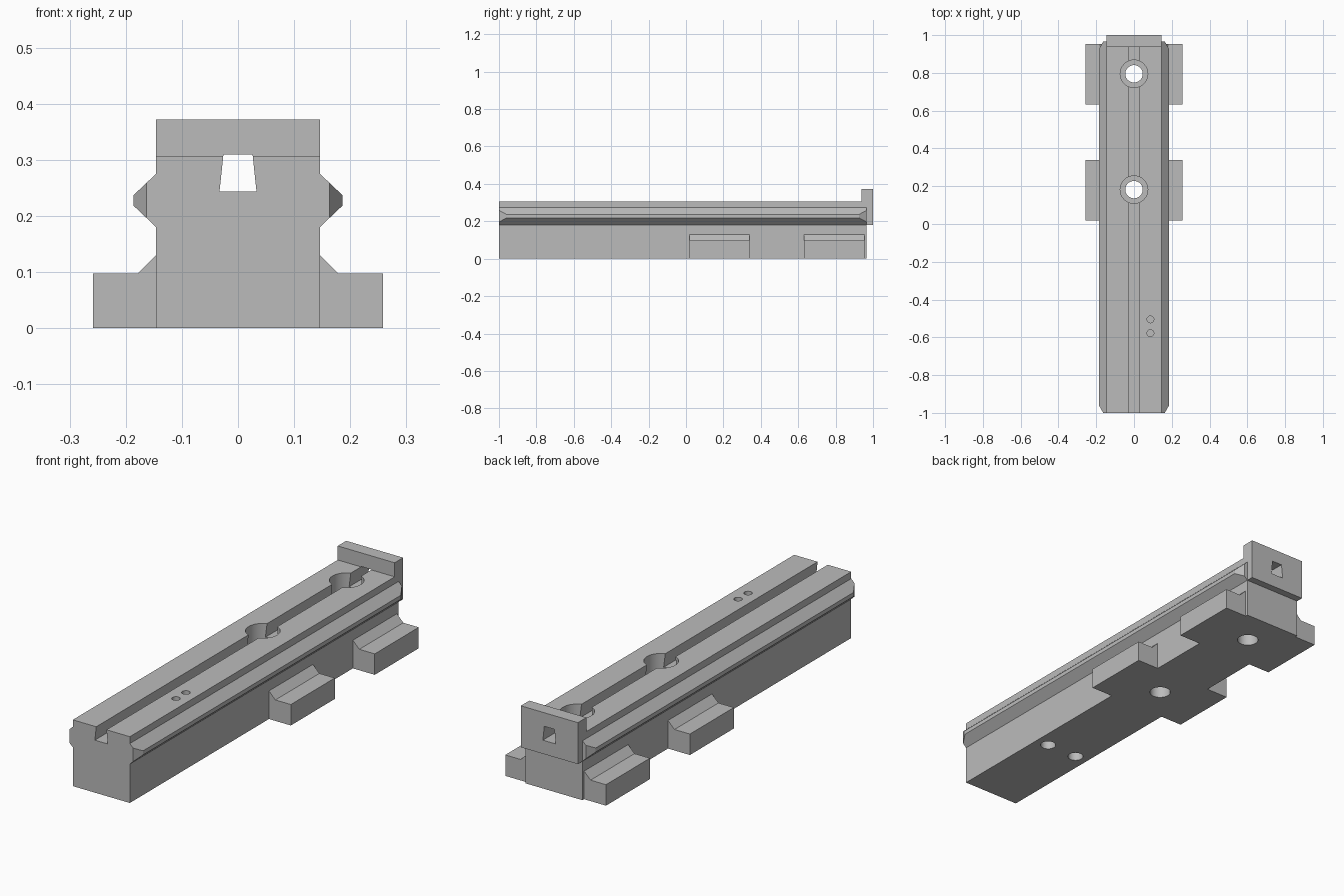
import bpy
import bmesh
from mathutils import Vector

cube = bpy.data.objects.get("Cube")
if cube:
    bpy.data.objects.remove(cube, do_unlink=True)

grey = bpy.data.materials.new("plain_grey")
grey.use_nodes = True
colour = (0.5, 0.5, 0.5, 1)
grey.diffuse_color = colour
grey.node_tree.nodes["Principled BSDF"].inputs["Base Color"].default_value = colour

HALF = 0.146          # half width of the bar
TOP = 0.307           # top of the bar
BACK = 0.966          # back end of the bar


def add_object(name, bm):
    bmesh.ops.recalc_face_normals(bm, faces=bm.faces)
    mesh = bpy.data.meshes.new(name)
    bm.to_mesh(mesh)
    bm.free()
    mesh.materials.append(grey)
    ob = bpy.data.objects.new(name, mesh)
    bpy.context.collection.objects.link(ob)
    return ob


def prism(profile, start, end, axis="Y"):
    """Extrude a closed profile; (x, z) along Y or (y, z) along X."""
    bm = bmesh.new()
    if axis == "Y":
        verts = [bm.verts.new((a, start, b)) for a, b in profile]
        offset = Vector((0, end - start, 0))
    else:
        verts = [bm.verts.new((start, a, b)) for a, b in profile]
        offset = Vector((end - start, 0, 0))
    face = bm.faces.new(verts)
    out = bmesh.ops.extrude_face_region(bm, geom=[face], use_keep_orig=True)
    moved = [g for g in out["geom"] if isinstance(g, bmesh.types.BMVert)]
    bmesh.ops.translate(bm, verts=moved, vec=offset)
    return bm


def drill(x, y, radius, low, high):
    bm = bmesh.new()
    bmesh.ops.create_cone(bm, cap_ends=True, segments=40, radius1=radius,
                          radius2=radius, depth=high - low)
    bmesh.ops.translate(bm, verts=bm.verts, vec=(x, y, (low + high) / 2))
    return add_object("cutter", bm)


def cut(ob, cutters):
    for c in cutters:
        mod = ob.modifiers.new("cut", "BOOLEAN")
        mod.operation = "DIFFERENCE"
        mod.solver = "EXACT"
        mod.object = c
    bpy.context.view_layer.update()
    graph = bpy.context.evaluated_depsgraph_get()
    mesh = bpy.data.meshes.new_from_object(ob.evaluated_get(graph))
    ob.modifiers.clear()
    ob.data = mesh
    for c in cutters:
        bpy.data.objects.remove(c, do_unlink=True)


def groove_cutter():
    shape = [(-0.033, 0.243), (0.033, 0.243), (0.026, 0.309), (-0.026, 0.309)]
    return add_object("cutter", prism(shape, -1.1, 1.1))


# Long bar with its dovetail groove, screw holes and pin holes
body = add_object("bar", prism([(-HALF, 0), (HALF, 0), (HALF, TOP), (-HALF, TOP)], -1, BACK))
cutters = [groove_cutter()]
for y in (0.182, 0.795):
    cutters.append(drill(0, y, 0.046, -0.1, 0.4))
    cutters.append(drill(0, y, 0.073, 0.2, 0.4))
for y in (-0.505, -0.578):
    cutters.append(drill(0.087, y, 0.018, 0.25, 0.4))
for x in (-0.08, 0.08):
    cutters.append(drill(x, -0.505, 0.034, -0.1, 0.1))
cut(body, cutters)

# End stop with an overhanging lip
stop_shape = [(BACK, 0.18), (1, 0.18), (1, 0.372), (0.938, 0.372), (0.938, TOP), (BACK, TOP)]
stop = add_object("end_stop", prism(stop_shape, -HALF, HALF, "X"))
cut(stop, [groove_cutter()])

# Side rails with chamfered ends, and clamping feet
rail_shape = [(HALF, 0.18), (0.186, 0.218), (0.186, 0.237), (HALF, 0.275)]
foot_shape = [(HALF, 0), (0.258, 0), (0.258, 0.097), (0.179, 0.097), (HALF, 0.13)]
parts = [body, stop]
for side, label in ((1, "left"), (-1, "right")):
    bm = prism([(side * x, z) for x, z in rail_shape], -1, BACK)
    for y, way in ((-1, -1), (BACK, 1)):
        result = bmesh.ops.bisect_plane(
            bm, geom=bm.verts[:] + bm.edges[:] + bm.faces[:],
            plane_co=(side * 0.163, y, 0), plane_no=(side * 0.04, way * 0.023, 0),
            clear_outer=True)
        rim = [g for g in result["geom_cut"] if isinstance(g, bmesh.types.BMEdge)]
        bmesh.ops.holes_fill(bm, edges=rim)
    parts.append(add_object(label + "_rail", bm))
    for name, start in (("front", 0.018), ("back", 0.632)):
        bm = prism([(side * x, z) for x, z in foot_shape], start, start + 0.322)
        parts.append(add_object(f"{label}_{name}_foot", bm))

# Smooth hole walls, crisp edges
bpy.ops.object.select_all(action="DESELECT")
for ob in parts:
    ob.select_set(True)
bpy.context.view_layer.objects.active = body
bpy.ops.object.shade_smooth_by_angle(angle=0.5)
